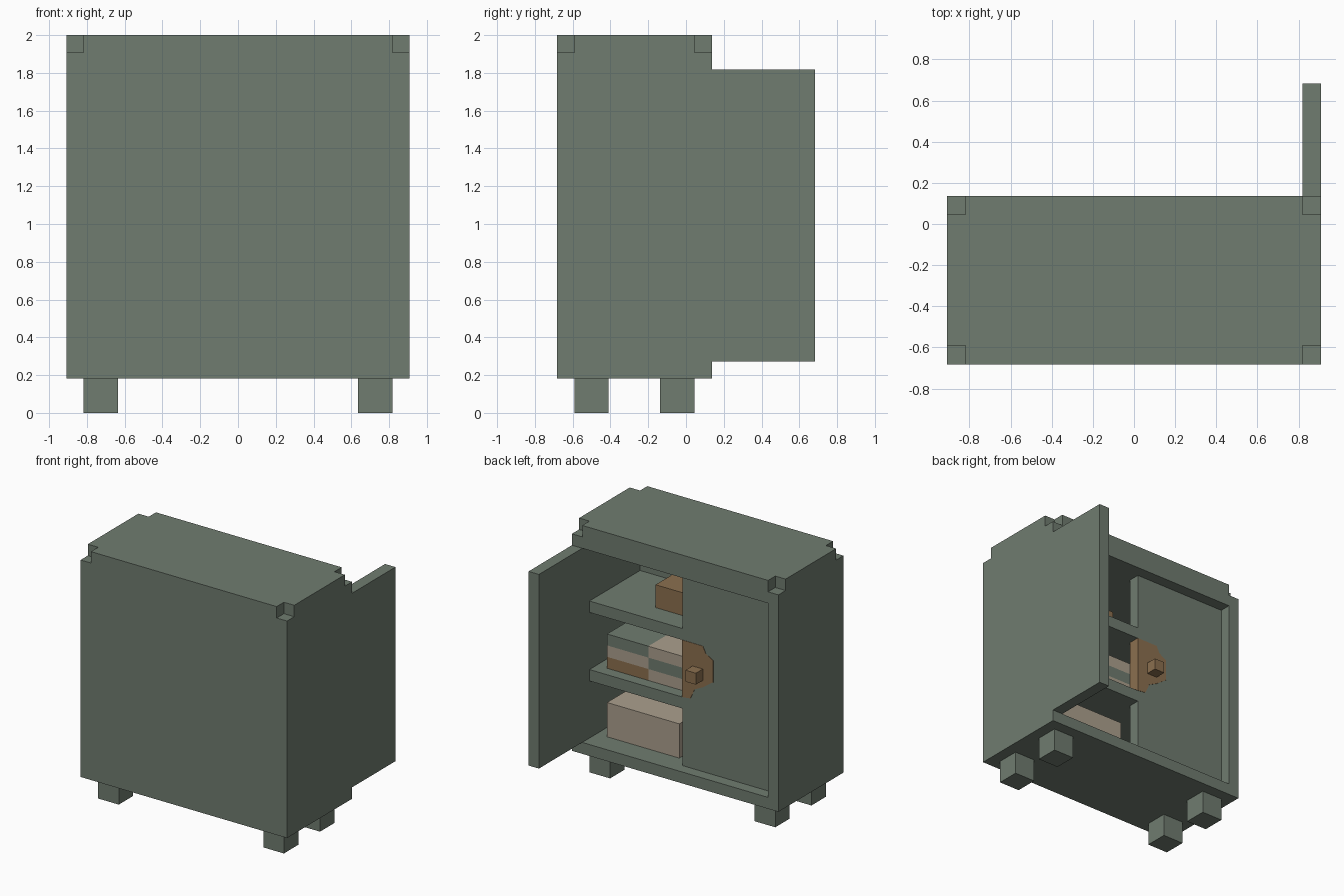
import bpy
import bmesh

U = 1 / 11  # one block unit; all sizes below are in blocks

if "Cube" in bpy.data.objects:
    bpy.data.objects.remove(bpy.data.objects["Cube"])


def material(name, rgb):
    mat = bpy.data.materials.new(name)
    mat.use_nodes = True
    mat.diffuse_color = (*rgb, 1)
    mat.node_tree.nodes["Principled BSDF"].inputs["Base Color"].default_value = (*rgb, 1)
    return mat


green = material("grey_green", (0.162, 0.202, 0.162))
tan = material("pale_tan", (0.41, 0.35, 0.27))
brown = material("wood_brown", (0.26, 0.16, 0.078))


def prism(name, outline, depth, mat, axis="z"):
    """Extrude an outline along z, or an x-z outline along y."""
    bm = bmesh.new()
    lo, hi = depth
    place = (lambda a, b, d: (a * U, b * U, d * U)) if axis == "z" else \
            (lambda a, b, d: (a * U, d * U, b * U))
    base = bm.faces.new([bm.verts.new(place(a, b, lo)) for a, b in outline])
    cap = bmesh.ops.extrude_face_region(bm, geom=[base])["geom"]
    shift = [c * (hi - lo) for c in place(0, 0, 1)]
    bmesh.ops.translate(bm, vec=shift, verts=[v for v in cap if isinstance(v, bmesh.types.BMVert)])
    bmesh.ops.recalc_face_normals(bm, faces=bm.faces)
    mesh = bpy.data.meshes.new(name)
    bm.to_mesh(mesh)
    bm.free()
    mesh.materials.append(mat)
    obj = bpy.data.objects.new(name, mesh)
    bpy.context.collection.objects.link(obj)
    return obj


def box(name, x, y, z, mat=green):
    return prism(name, [(x[0], y[0]), (x[1], y[0]), (x[1], y[1]), (x[0], y[1])], z, mat)


# Cabinet shell, open at the back
FRONT, BACK = -7.5, 1.5
box("front_panel", (-10, 10), (FRONT, FRONT + 1), (2, 21))
box("right_wall", (-10, -9), (FRONT + 1, BACK), (2, 21))
box("left_wall", (9, 10), (FRONT + 1, BACK), (2, 21))
box("floor", (-9, 9), (FRONT + 1, BACK), (2, 3))
box("ceiling", (-9, 9), (FRONT + 1, BACK), (20, 21))

# Top board with a square notch in each corner
f, b = FRONT, BACK
prism("top_board", [(-9, f), (9, f), (9, f + 1), (10, f + 1), (10, b - 1), (9, b - 1),
                    (9, b), (-9, b), (-9, b - 1), (-10, b - 1), (-10, f + 1), (-9, f + 1)],
      (21, 22), green)

# Feet
for side, x in (("right", -9), ("left", 7)):
    for end, y in (("front", -6.5), ("back", -1.5)):
        box(f"{end}_{side}_foot", (x, x + 2), (y, y + 2), (0, 2))

# Shelves
for name, z in (("lower_shelf", 8), ("upper_shelf", 14)):
    box(name, (-9, 9), (FRONT + 1, 0.5), (z, z + 1))

# Doors: one swung open, one closed and recessed
box("open_door", (9, 10), (BACK, 7.5), (3, 20))
box("closed_door", (-9, 0), (-0.5, 0.5), (3, 20))

# Worn wooden lock area around the knob
prism("lock_plate", [(0.03, 9), (-0.8, 9.1), (-1.2, 10), (-2, 10.4), (-3, 11.1),
                     (-3, 13), (-2.3, 13.4), (-2, 14), (0.03, 14)],
      (-0.5, 0.53), brown, axis="y")
box("door_knob", (-2, -1), (0.5, 1.5), (11, 12), brown)

# Things kept on the shelves
box("upper_box", (1, 4), (-5.5, -1.5), (15, 17), brown)
box("lower_chest", (1, 8), (-5.5, -0.5), (3, 6), tan)
for side, x, layers in (("left", 4, (brown, tan, green)), ("right", 0, (tan, green, tan))):
    for i, mat in enumerate(layers):
        box(f"{side}_stack_book_{i + 1}", (x, x + 4), (-5.5, -0.5), (9 + i, 10 + i), mat)
